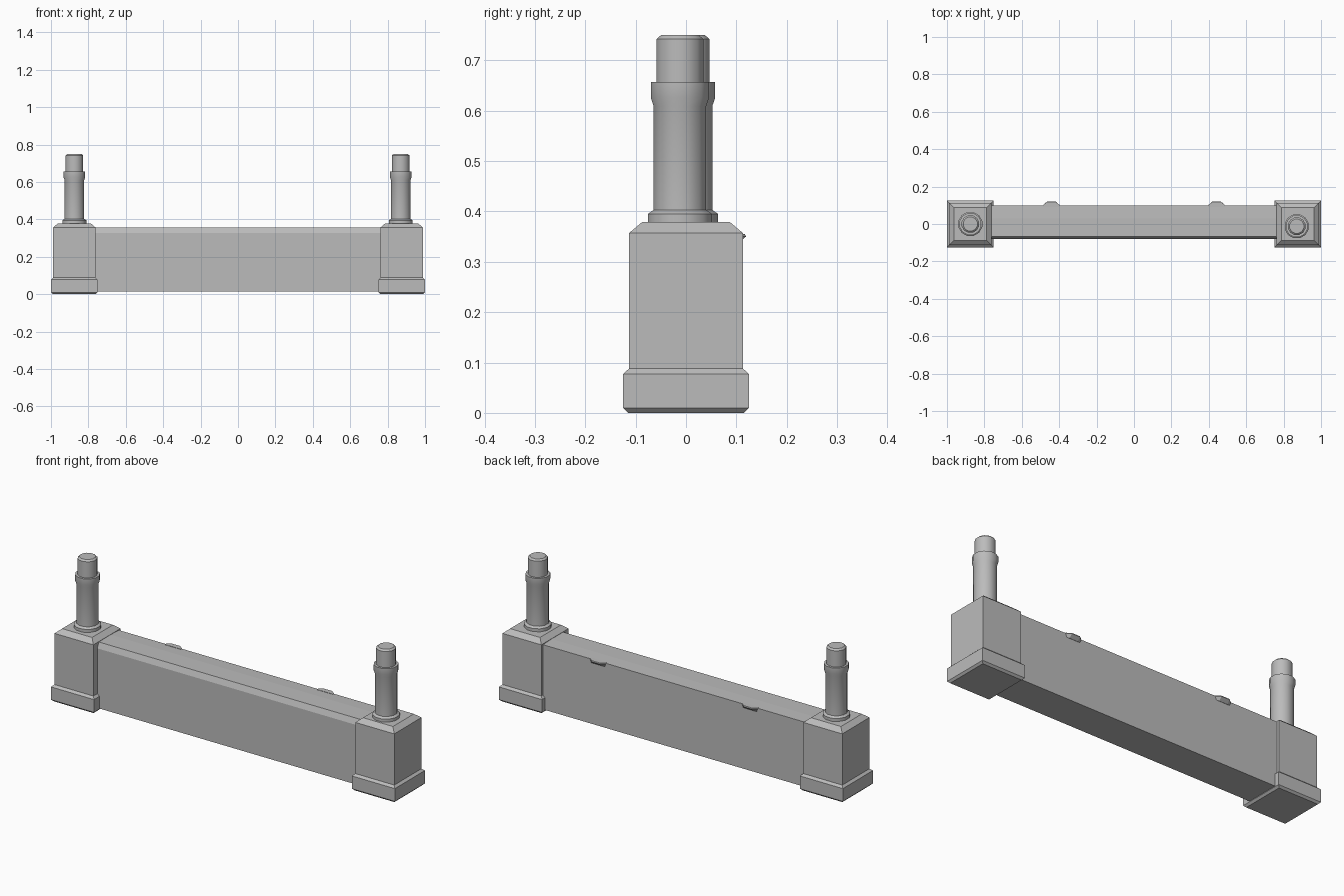
import bpy
import math

cube = bpy.data.objects.get("Cube")
if cube:
    bpy.data.objects.remove(cube, do_unlink=True)

grey = bpy.data.materials.new("stone_grey")
grey.use_nodes = True
grey.diffuse_color = (0.5, 0.5, 0.5, 1)
grey.node_tree.nodes["Principled BSDF"].inputs["Base Color"].default_value = (0.5, 0.5, 0.5, 1)


def loft(name, rings, smooth=False):
    """Join rings of equal length with quads and cap both ends."""
    n = len(rings[0])
    verts = [p for ring in rings for p in ring]
    faces = [tuple(reversed(range(n))), tuple(range(len(verts) - n, len(verts)))]
    for k in range(len(rings) - 1):
        for i in range(n):
            j = (i + 1) % n
            a, b = k * n, (k + 1) * n
            faces.append((a + i, a + j, b + j, b + i))
    mesh = bpy.data.meshes.new(name)
    mesh.from_pydata(verts, [], faces)
    mesh.materials.append(grey)
    obj = bpy.data.objects.new(name, mesh)
    bpy.context.collection.objects.link(obj)
    if smooth:
        bpy.ops.object.select_all(action='DESELECT')
        obj.select_set(True)
        bpy.context.view_layer.objects.active = obj
        bpy.ops.object.shade_smooth_by_angle(angle=math.radians(35))
    return obj


def square(x, half, z):
    return [(x + sx * half, sy * half, z) for sx, sy in ((-1, -1), (1, -1), (1, 1), (-1, 1))]


def circle(x, y, r, z, sides=12):
    return [(x + r * math.cos(math.tau * (i + 0.5) / sides),
             y + r * math.sin(math.tau * (i + 0.5) / sides), z) for i in range(sides)]


# Half width and height along the pillar; radius and height along the post
pillar_profile = [(0.115, 0), (0.125, 0.01), (0.125, 0.077), (0.113, 0.088),
                  (0.113, 0.357), (0.087, 0.379)]
post_profile = [(0.066, 0.375), (0.066, 0.395), (0.054, 0.403), (0.054, 0.609),
                (0.060, 0.626), (0.060, 0.657), (0.048, 0.657), (0.048, 0.742),
                (0.039, 0.75)]

# Square end pillars, each with a turned post on top
for side, x, post_x, post_y in (("right", -0.875, -0.875, 0.0), ("left", 0.875, 0.87, -0.012)):
    loft(side + "_pillar", [square(x, h, z) for h, z in pillar_profile])
    loft(side + "_post", [circle(post_x, post_y, r, z) for r, z in post_profile], smooth=True)

# Wall between the pillars, with a bevelled front top edge
wall_profile = [(-0.08, 0.013), (0.1, 0.013), (0.1, 0.353), (0.03, 0.356),
                (-0.068, 0.355), (-0.08, 0.326)]
loft("wall", [[(x, y, z) for y, z in wall_profile] for x in (-0.8, 0.8)])

# Small lips on the back top edge, sloping back into the wall below
for side, sx in (("right", -1), ("left", 1)):
    x = sx * 0.442
    def lip(grow, y_out, z):
        return [(x - 0.024 - grow, 0.09, z), (x + 0.024 + grow, 0.09, z),
                (x + 0.024 + grow, 0.1, z), (x + 0.024, y_out, z),
                (x - 0.024, y_out, z), (x - 0.024 - grow, 0.1, z)]
    loft(side + "_lip", [lip(0.015, 0.101, 0.334), lip(0.022, 0.119, 0.35),
                         lip(0.022, 0.117, 0.355)])
